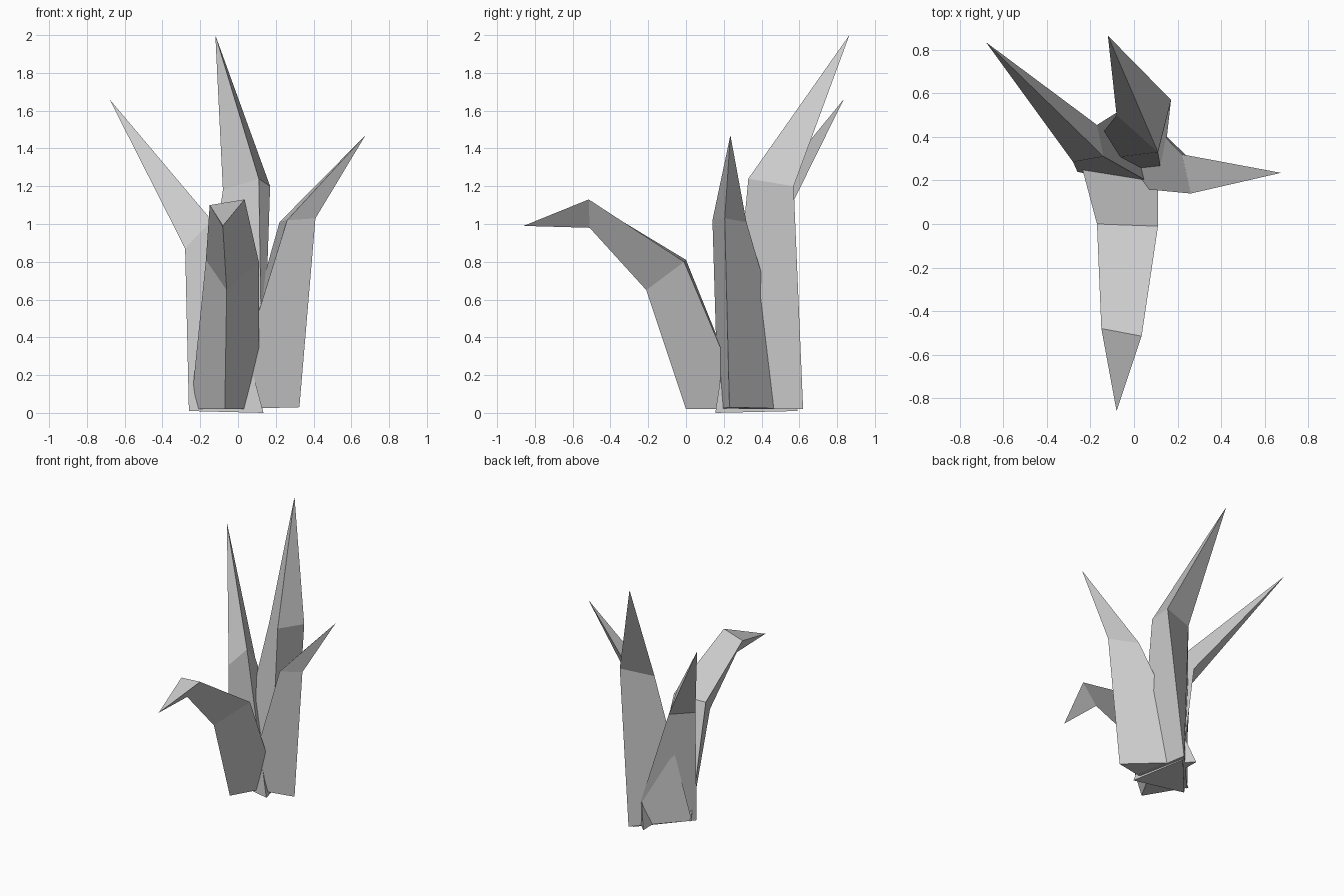
import bpy, bmesh


def blade(name, rings, tip):
    """Three-sided leaf: skin triangular cross-sections, close the foot, end in a point."""
    bm = bmesh.new()
    loops = [[bm.verts.new(p) for p in ring] for ring in rings]
    point = bm.verts.new(tip)
    bm.faces.new(loops[0])
    for i in range(3):
        j = (i + 1) % 3
        for low, high in zip(loops, loops[1:]):
            bm.faces.new((low[i], low[j], high[j], high[i]))
        bm.faces.new((loops[-1][i], loops[-1][j], point))
    bmesh.ops.recalc_face_normals(bm, faces=bm.faces)
    mesh = bpy.data.meshes.new(name)
    bm.to_mesh(mesh)
    bm.free()
    obj = bpy.data.objects.new(name, mesh)
    bpy.context.collection.objects.link(obj)
    return obj


# Front leaf, bending forward and drooping at the tip
blade("front_leaf", [
    [(-0.07, 0.00, 0.02), (0.11, 0.32, 0.02), (-0.25, 0.30, 0.02)],
    [(-0.06, -0.21, 0.65), (0.11, -0.01, 0.80), (-0.17, 0.00, 0.81)],
    [(-0.08, -0.51, 0.98), (0.035, -0.515, 1.13), (-0.15, -0.48, 1.10)],
], (-0.08, -0.86, 0.99))

# Tall leaf at the back
blade("back_leaf", [
    [(0.06, 0.62, 0.02), (-0.25, 0.285, 0.02), (0.13, 0.215, 0.02)],
    [(0.17, 0.57, 1.20), (-0.08, 0.50, 1.18), (0.11, 0.33, 1.24)],
], (-0.12, 0.865, 2.00))

# Leaf leaning to the left and back
blade("left_leaf", [
    [(-0.26, 0.24, 0.01), (0.135, 0.155, 0.00), (0.045, 0.59, 0.01)],
    [(-0.28, 0.285, 0.87), (-0.14, 0.31, 1.02), (-0.17, 0.455, 0.89)],
], (-0.68, 0.835, 1.66))

# Leaf leaning to the right
blade("right_leaf", [
    [(-0.05, 0.17, 0.02), (0.325, 0.23, 0.03), (-0.06, 0.61, 0.02)],
    [(0.26, 0.14, 1.02), (0.41, 0.205, 1.03), (0.22, 0.32, 1.01)],
], (0.675, 0.235, 1.47))
